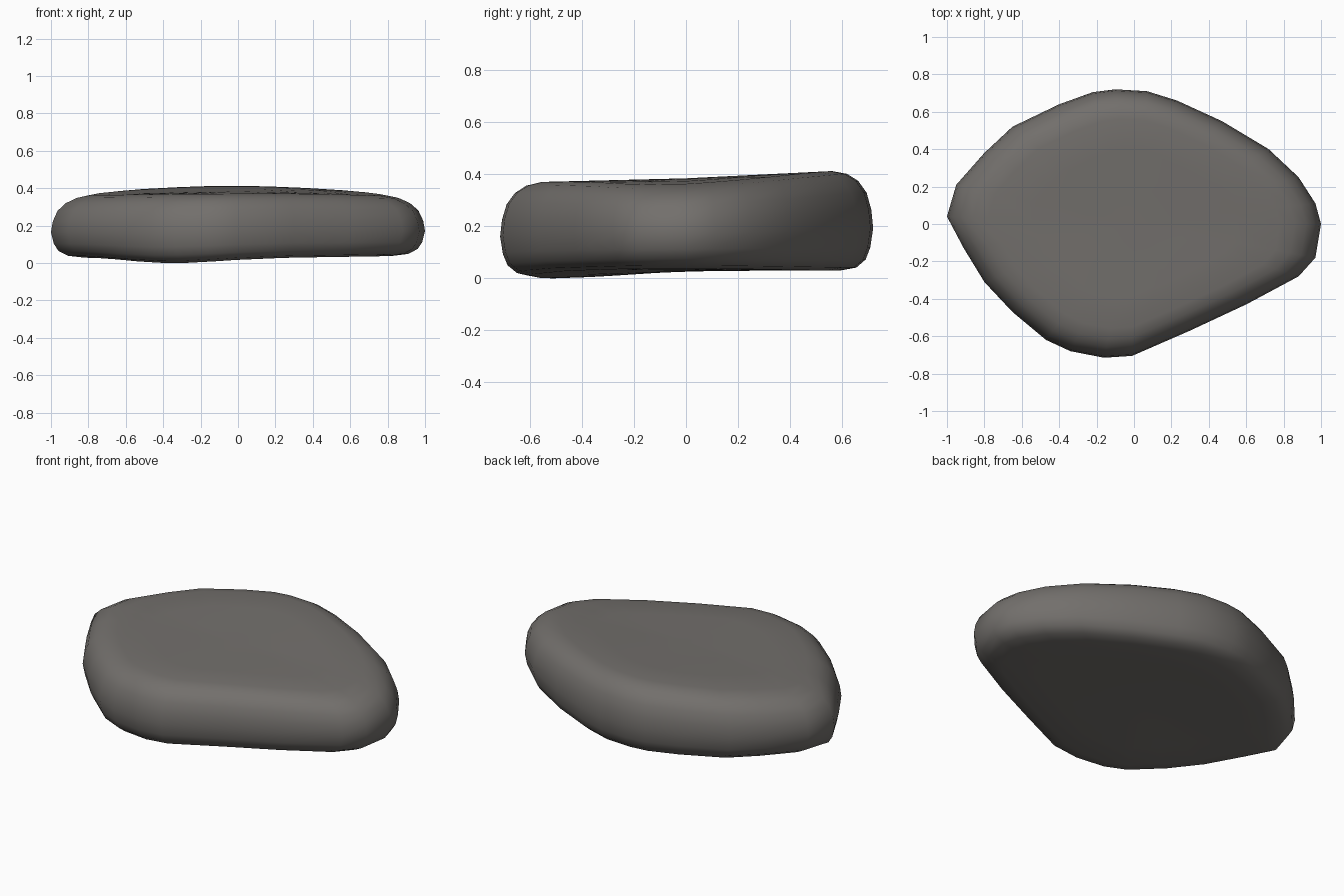
import bpy, bmesh, math

if "Cube" in bpy.data.objects:
    bpy.data.objects.remove(bpy.data.objects["Cube"])

# Outline of the stone seen from above, counter-clockwise
OUTLINE = [(1.0, 0.0), (0.97, 0.11), (0.88, 0.25), (0.72, 0.40), (0.47, 0.55),
           (0.23, 0.66), (0.07, 0.71), (-0.10, 0.72), (-0.22, 0.705), (-0.40, 0.64),
           (-0.65, 0.52), (-0.80, 0.38), (-0.95, 0.21), (-1.0, 0.04), (-0.91, -0.13),
           (-0.80, -0.31), (-0.65, -0.47), (-0.47, -0.62), (-0.34, -0.68),
           (-0.16, -0.715), (-0.01, -0.705), (0.30, -0.57), (0.60, -0.43),
           (0.88, -0.28), (0.97, -0.18)]

# Rounded edge profile: (outline scale, height fraction)
PROFILE = [(0.3, 0), (0.6, 0), (0.82, 0.0), (0.91, 0.03), (0.96, 0.11), (0.985, 0.23),
           (1.0, 0.42), (0.99, 0.6), (0.965, 0.77), (0.92, 0.89), (0.86, 0.965),
           (0.78, 1), (0.55, 1), (0.28, 1)]


def top_z(x, y):
    return 0.385 + (0.05 if y > 0 else 0.025) * y - 0.035 * x * x


def bottom_z(x, y):
    low = math.exp(-((x + 0.35) ** 2 + (y + 0.52) ** 2) / 0.14)
    return 0.03 - 0.03 * low + 0.012 * max(x, 0) ** 2


def point(x, y, s, f):
    x, y = x * s, y * s
    b, t = bottom_z(x, y), top_z(x, y)
    return (x, y, b + f * (t - b))


# Stone: stacked rings closed by fans
bm = bmesh.new()
rings = [[bm.verts.new(point(x, y, s, f)) for x, y in OUTLINE] for s, f in PROFILE]
low = bm.verts.new(point(0, 0, 0, 0))
high = bm.verts.new(point(0, 0, 0, 1))
n = len(OUTLINE)
for i in range(n):
    j = (i + 1) % n
    for a, b in zip(rings, rings[1:]):
        bm.faces.new((a[i], a[j], b[j], b[i]))
    bm.faces.new((low, rings[0][j], rings[0][i]))
    bm.faces.new((high, rings[-1][i], rings[-1][j]))
bmesh.ops.recalc_face_normals(bm, faces=bm.faces)
for face in bm.faces:
    face.smooth = True
zmin = min(v.co.z for v in bm.verts)
for v in bm.verts:
    v.co.z -= zmin

mesh = bpy.data.meshes.new("stone")
bm.to_mesh(mesh)
bm.free()
stone = bpy.data.objects.new("stone", mesh)
bpy.context.collection.objects.link(stone)

# Weathered grey
mat = bpy.data.materials.new("stone_grey")
mat.diffuse_color = (0.17, 0.16, 0.15, 1)
mat.use_nodes = True
mat.node_tree.nodes["Principled BSDF"].inputs["Base Color"].default_value = mat.diffuse_color
mesh.materials.append(mat)
